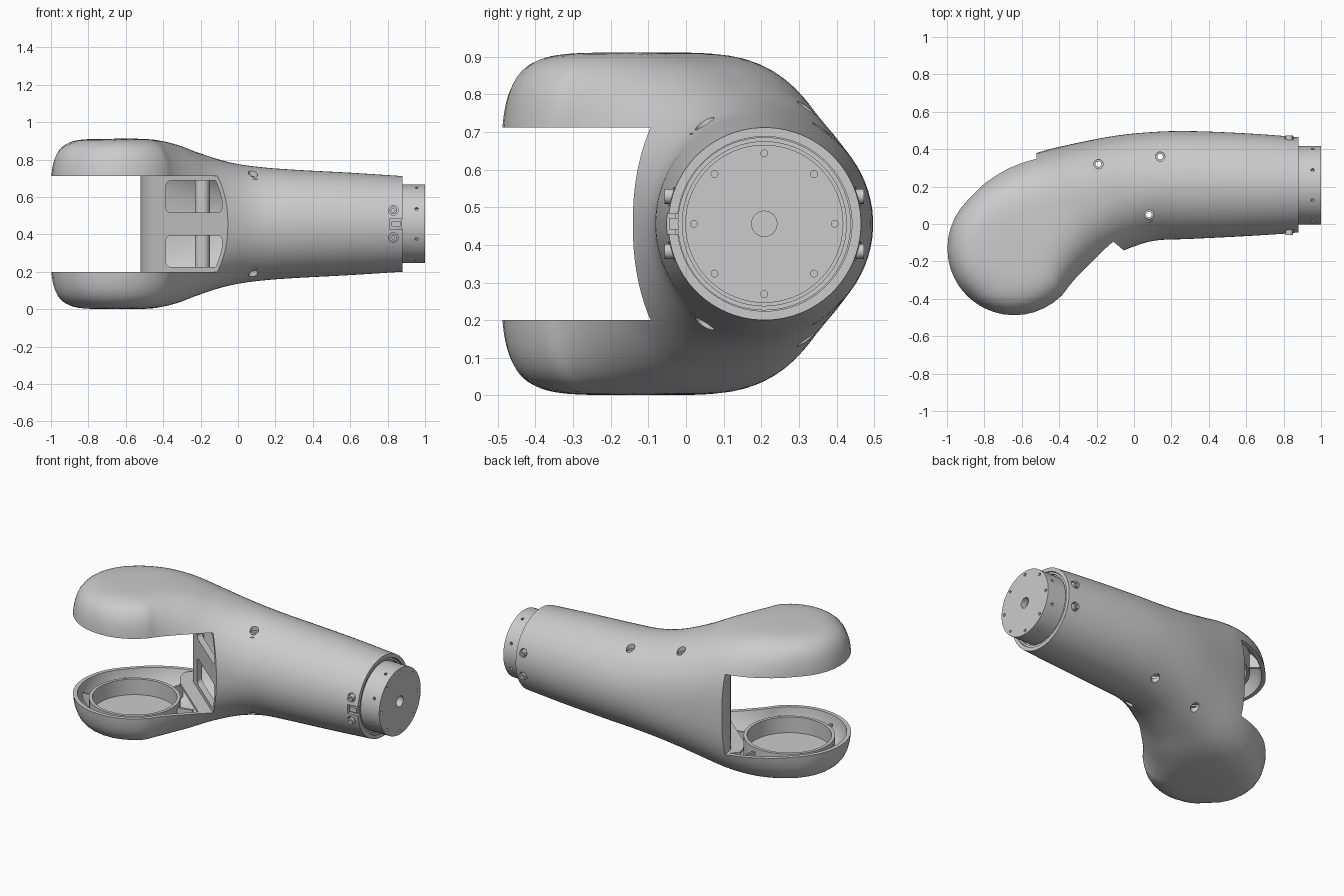
import bpy, bmesh, math
from mathutils import Vector, Matrix

if "Cube" in bpy.data.objects:
    bpy.data.objects.remove(bpy.data.objects["Cube"])

ZC = 0.456          # mid height of the link
TY = 0.208          # y of the tube axis
LOBE = (-0.64, -0.13)


def make(name, bm, smooth=True):
    bmesh.ops.recalc_face_normals(bm, faces=bm.faces)
    me = bpy.data.meshes.new(name)
    bm.to_mesh(me)
    bm.free()
    ob = bpy.data.objects.new(name, me)
    bpy.context.collection.objects.link(ob)
    return ob


def boolean(ob, tool, op='DIFFERENCE', keep=False):
    m = ob.modifiers.new("cut", 'BOOLEAN')
    m.operation, m.object, m.solver = op, tool, 'EXACT'
    bpy.context.view_layer.objects.active = ob
    bpy.ops.object.modifier_apply(modifier=m.name)
    if not keep:
        bpy.data.objects.remove(tool)


AXIS = {'X': Matrix.Rotation(math.pi / 2, 4, 'Y'),
        'Y': Matrix.Rotation(math.pi / 2, 4, 'X'), 'Z': Matrix()}


def cylinders(name, items, seg=24):
    """items: (centre, radius, depth, axis)"""
    bm = bmesh.new()
    for c, r, d, ax in items:
        bmesh.ops.create_cone(bm, cap_ends=True, segments=seg, radius1=r, radius2=r,
                              depth=d, matrix=Matrix.Translation(c) @ AXIS[ax])
    return make(name, bm)


def boxes(name, items):
    """items: (centre, size, z rotation)"""
    bm = bmesh.new()
    for c, s, rot in items:
        bmesh.ops.create_cube(bm, size=1, matrix=Matrix.Translation(c)
                              @ Matrix.Rotation(rot, 4, 'Z') @ Matrix.Diagonal((*s, 1)))
    return make(name, bm)


def prism(name, pts, z0, z1):
    bm = bmesh.new()
    f = bm.faces.new([bm.verts.new((x, y, z0)) for x, y in pts])
    g = bmesh.ops.extrude_face_region(bm, geom=[f])['geom']
    bmesh.ops.translate(bm, vec=(0, 0, z1 - z0),
                        verts=[v for v in g if isinstance(v, bmesh.types.BMVert)])
    return make(name, bm)


def tube(name, c, ro, ri, d, ax, seg=48):
    ob = cylinders(name, [(c, ro, d, ax)], seg)
    boolean(ob, cylinders("bore", [(c, ri, d * 1.5, ax)], seg))
    return ob


# Cross-section stations: two plan outline points, half height, squareness
ST = [(-.986, .036, -.474, -.476, .455, 5),
      (-.896, .126, -.384, -.386, .455, 5),
      (-.80, .225, -.340, -.335, .455, 4.2),
      (-.67, .315, -.285, -.285, .448, 3.4),
      (-.52, .380, -.205, -.225, .425, 2.8),
      (-.33, .428, -.115, -.170, .380, 2.4),
      (-.10, .472, .000, -.120, .330, 2.15),
      (.10, .492, .120, -.088, .305, 2),
      (.30, .497, .300, -.080, .290, 2),
      (.60, .485, .600, -.065, .274, 2),
      (.88, .465, .880, -.047, .256, 2)]


def loft(name, inset=0.0, over=0.0):
    st = []
    for ax, ay, bx, by, h, n in ST:
        d = Vector((bx - ax, by - ay)).normalized() * inset
        st.append((ax + d.x, ay + d.y, bx - d.x, by - d.y, h - inset, n))
    e = list(st[-1])
    st.append((e[0] + .28, e[1] - .02, e[2] + .28, e[3] + .02, e[4] - .018, 2))
    N, rings = 72, []
    th = [2 * math.pi * (i + .5) / N for i in range(N)]
    # rounded lobe end
    ax, ay, bx, by, h, n = st[1]
    A, B = Vector((ax, ay)), Vector((bx, by))
    C, R = (A + B) / 2, (A - B).length / 2
    back = Vector((-1, -1)).normalized()
    for d in [math.sin(math.radians(a)) for a in (84.5, 80, 75, 69, 62, 54, 45, 36, 27, 18, 9)]:
        w, ring = math.sqrt(1 - d * d), []
        for t in th:
            u = math.copysign(abs(math.cos(t)) ** (2 / n), math.cos(t)) * w
            z = h * max(0, 1 - (d * d + u * u) ** (n / 2)) ** (1 / n)
            p = C + back * d * R + (A - B) / 2 * u
            ring.append((p.x, p.y, ZC + math.copysign(z, math.sin(t))))
        rings.append(ring)

    def section(s, shift=0):
        A, B, h, n = Vector(s[:2]), Vector(s[2:4]), s[4], s[5]
        out = []
        for t in th:
            c, k = math.cos(t), math.sin(t)
            p = (A + B) / 2 + (A - B) / 2 * math.copysign(abs(c) ** (2 / n), c)
            out.append((p.x + shift, p.y, ZC + h * math.copysign(abs(k) ** (2 / n), k)))
        rings.append(out)
    # smooth interpolation between stations
    for i in range(1, len(st) - 2):
        for k in range(5):
            t = k / 5
            section([.5 * (2 * b + (c - a) * t + (2 * a - 5 * b + 4 * c - d) * t * t
                           + (3 * b - a - 3 * c + d) * t ** 3)
                     for a, b, c, d in zip(*st[i - 1:i + 3])])
    section(st[-2])
    if over:
        section(st[-2], over)
    bm = bmesh.new()
    vs = [[bm.verts.new(p) for p in r] for r in rings]
    for r0, r1 in zip(vs, vs[1:]):
        for i in range(N):
            j = (i + 1) % N
            bm.faces.new((r0[i], r0[j], r1[j], r1[i]))
    bm.faces.new(vs[0])
    bm.faces.new(vs[-1])
    return make(name, bm)


# Hollow forked shell
CUT = [(-.52, .6), (-.52, .33), (-.505, .27), (-.46, .2), (-.05, -.145), (.15, -.31)]
BOLTS = [(-.19, .32, .27), (.14, .36, .22), (.08, .05, .24)]
shell = loft("fork_shell")
boolean(shell, loft("inner", .024, .03))
boolean(shell, prism("fork_gap", CUT + [(.15, -.8), (-1.3, -.8), (-1.3, .6)], .2, .712))
boolean(shell, cylinders("bolt_holes", [((x, y, ZC), .025, 1.4, 'Z') for x, y, _ in BOLTS]))
boolean(shell, boxes("notch", [((.86, -.04, ZC), (.1, .1, .055), 0)]))
SCREWS = [(y, ZC + s * .073) for y in (-.04, .456) for s in (1, -1)]
boolean(shell, cylinders("screw_holes", [((.83, y, z), .026, .08, 'Y') for y, z in SCREWS]))

# Bulkhead plate with two windows, and narrow shelves beside it
plate = prism("bulkhead_plate", CUT + [(x + .025, y + .028) for x, y in reversed(CUT)], .19, .722)
boolean(plate, loft("body", .004))
win = boxes("windows", [((-.235, .1, z), (.3, .9, .17), 0) for z in (.31, .602)])
m = win.modifiers.new("round", 'BEVEL')
m.width, m.segments = .025, 3
bpy.context.view_layer.objects.active = win
bpy.ops.object.modifier_apply(modifier=m.name)
bpy.data.objects.remove(plate)
plate = prism("bulkhead_plate", CUT + [(x + .025, y + .028) for x, y in reversed(CUT)], .19, .722)
boolean(plate, loft("body", .004), 'INTERSECT')
boolean(plate, win)
parts = [shell, plate]
strip = CUT[1:] + [(x - .05, y - .06) for x, y in reversed(CUT[1:])]
for side, z0, z1 in (("lower", .18, .199), ("upper", .713, .732)):
    s = prism(side + "_shelf", strip, z0, z1)
    boolean(s, loft("body", .006), 'INTERSECT')
    parts.append(s)

# Bearing ring, floor and ribs inside each lobe
for side, s in (("lower", -1), ("upper", 1)):
    def at(z):
        return ZC + s * (ZC - z)
    parts.append(tube(side + "_bearing_ring", (*LOBE, at(.11)), .265, .245, .13, 'Z', 64))
    parts.append(cylinders(side + "_bearing_floor", [((*LOBE, at(.065)), .25, .02, 'Z')], 64))
    ribs = boxes(side + "_ribs", [((LOBE[0] + .31 * math.cos(a), LOBE[1] + .31 * math.sin(a), at(.1)),
                                   (.1, .014, .1), a)
                                  for a in [math.radians(15 + 60 * k) for k in range(6)]])
    boolean(ribs, loft("body", .008), 'INTERSECT')
    parts.append(ribs)

# Bolt bosses inside the body
for i, (x, y, h) in enumerate(BOLTS):
    parts.append(tube(f"bolt_boss_{i + 1}", (x, y, ZC), .04, .015, 2 * h, 'Z', 24))

# Output flange with bolt circle and side holes
flange = cylinders("output_flange", [((.9, TY, ZC), .21, .2, 'X')], 64)
ang = [math.pi / 4 * k for k in range(8)]
holes = [((1, TY + .187 * math.cos(a), ZC + .187 * math.sin(a)), .009, .04, 'X') for a in ang]
holes.append(((1, TY, ZC), .034, .08, 'X'))
boolean(flange, cylinders("flange_holes", holes, 16))
pins = bmesh.new()
for a in ang:
    a += math.pi / 8
    d = Vector((0, math.cos(a), math.sin(a)))
    bmesh.ops.create_cone(pins, cap_ends=True, segments=12, radius1=.009, radius2=.009, depth=.04,
                          matrix=Matrix.Translation(Vector((.955, TY, ZC)) + d * .21)
                          @ d.to_track_quat('Z', 'Y').to_matrix().to_4x4())
boolean(flange, make("side_holes", pins))
parts.append(flange)
parts.append(tube("flange_seat", (.83, TY, ZC), .238, .2, .06, 'X', 64))
parts.append(tube("seal_ring", (.865, TY, ZC), .23, .218, .02, 'X', 64))

# Clip in the notch and clamp screws
parts.append(boxes("notch_clip", [((.845, -.03, ZC), (.05, .03, .03), 0)]))
for i, (y, z) in enumerate(SCREWS):
    parts.append(tube(f"clamp_screw_{i + 1}", (.83, y, z), .02, .009, .035, 'Y', 16))

bpy.ops.object.select_all(action='DESELECT')
for ob in parts:
    ob.select_set(True)
bpy.context.view_layer.objects.active = shell
bpy.ops.object.shade_smooth_by_angle(angle=math.radians(30))
